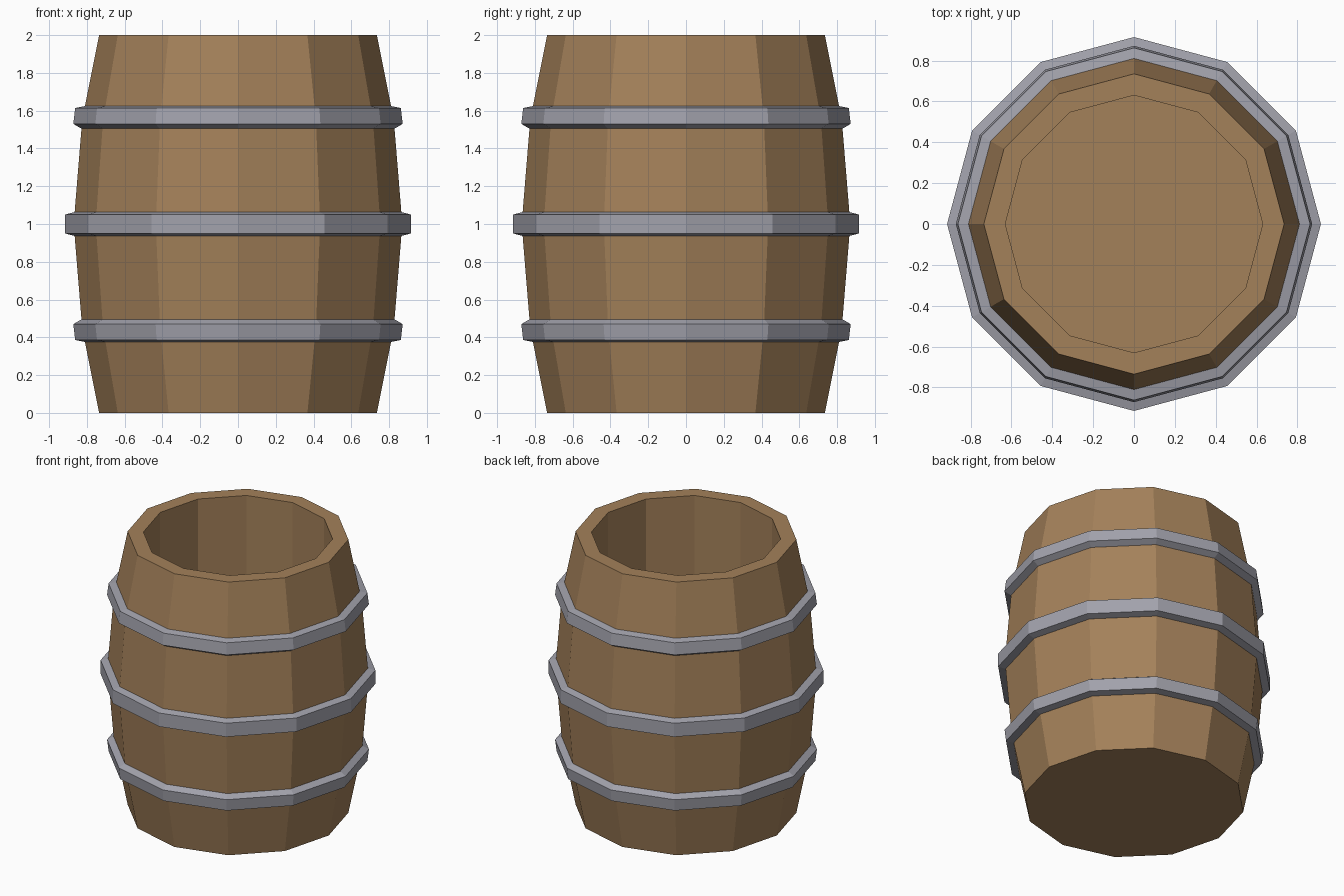
import bpy, math

if "Cube" in bpy.data.objects:
    bpy.data.objects.remove(bpy.data.objects["Cube"])

SIDES = 12


def material(name, color):
    m = bpy.data.materials.new(name)
    m.diffuse_color = (*color, 1.0)
    m.use_nodes = True
    m.node_tree.nodes["Principled BSDF"].inputs["Base Color"].default_value = m.diffuse_color
    return m


wood = material("brown wood", (0.371, 0.220, 0.102))
metal = material("grey metal", (0.360, 0.360, 0.410))


def lathe(name, profile, mat, closed):
    """Spin (radius, z) points; a closed profile gives a ring, an open one gets end caps."""
    verts, faces = [], []
    for r, z in profile:
        for i in range(SIDES):
            a = 2 * math.pi * i / SIDES
            verts.append((r * math.cos(a), r * math.sin(a), z))
    n = len(profile)
    for k in range(n if closed else n - 1):
        lo, hi = k * SIDES, ((k + 1) % n) * SIDES
        for i in range(SIDES):
            j = (i + 1) % SIDES
            faces.append((lo + i, lo + j, hi + j, hi + i))
    if not closed:
        faces.append(tuple(reversed(range(SIDES))))
        faces.append(tuple(range((n - 1) * SIDES, n * SIDES)))
    mesh = bpy.data.meshes.new(name)
    mesh.from_pydata(verts, [], faces)
    mesh.materials.append(mat)
    mesh.update()
    ob = bpy.data.objects.new(name, mesh)
    bpy.context.collection.objects.link(ob)
    return ob


# Bulging staves, flat rim, straight inner wall and floor
lathe("barrel_body", [(0.735, 0), (0.825, 0.45), (0.87, 1.0), (0.825, 1.55),
                      (0.735, 2.0), (0.63, 2.0), (0.63, 0.12)], wood, False)

# Middle hoop
lathe("middle_hoop", [(0.84, 0.937), (0.866, 0.937), (0.915, 0.95),
                      (0.915, 1.05), (0.866, 1.063), (0.84, 1.063)], metal, True)

# Tilted upper hoop, and its mirror image below
upper = [(0.79, 1.505), (0.829, 1.505), (0.872, 1.53),
         (0.862, 1.614), (0.811, 1.624), (0.79, 1.624)]
lathe("upper_hoop", upper, metal, True)
lathe("lower_hoop", [(r, 2 - z) for r, z in reversed(upper)], metal, True)
